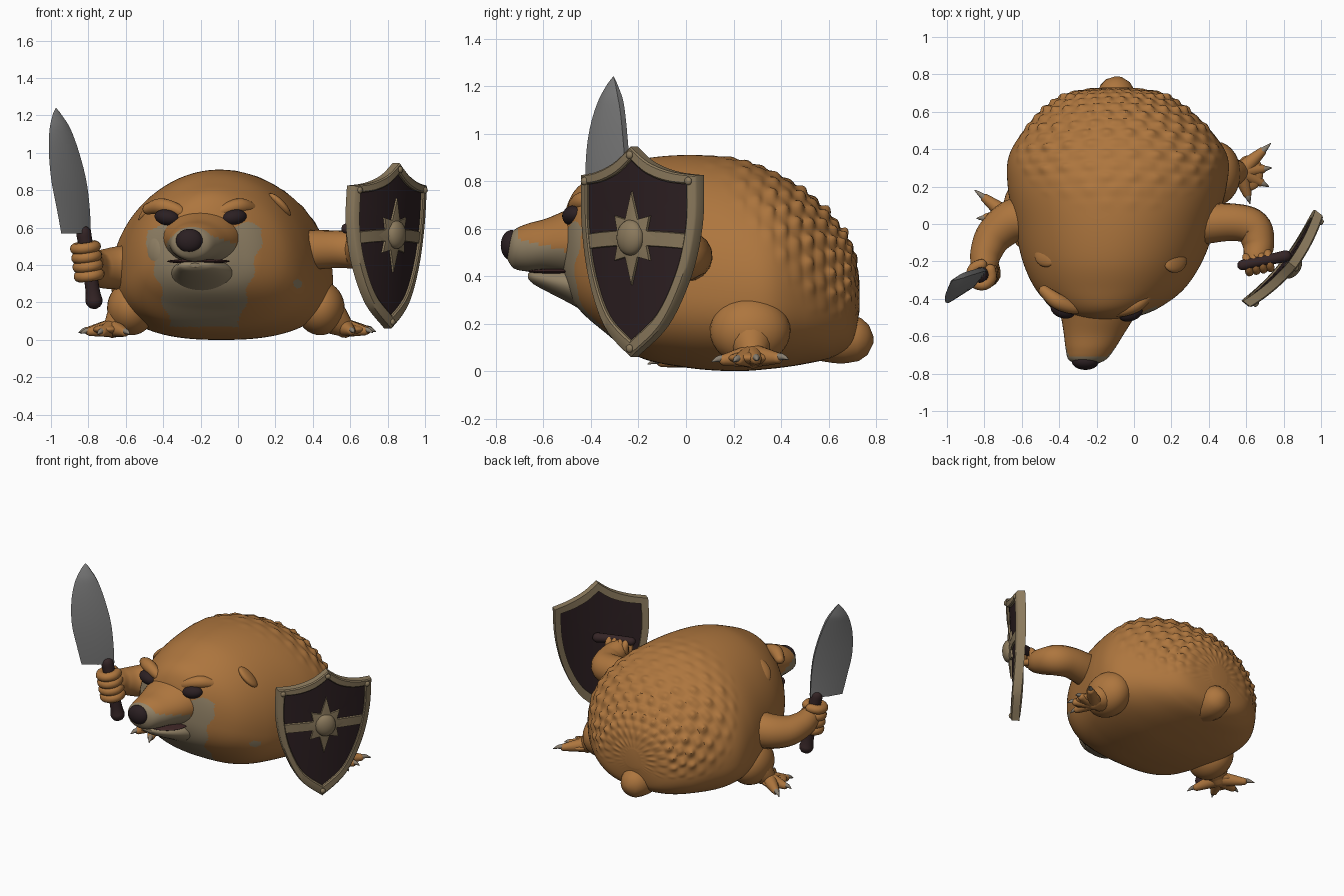
import bpy, bmesh, math
from math import sin, cos, pi, radians
from mathutils import Vector, Matrix, Euler, Quaternion

if "Cube" in bpy.data.objects:
    bpy.data.objects.remove(bpy.data.objects["Cube"])
made = []


def material(name, *rgb):
    m = bpy.data.materials.new(name)
    m.use_nodes = True
    m.diffuse_color = (*rgb, 1)
    node = m.node_tree.nodes["Principled BSDF"]
    node.inputs["Base Color"].default_value = (*rgb, 1)
    node.inputs["Roughness"].default_value = 0.8
    return m


FUR = material("tan fur", .42, .18, .048)
PALE = material("pale fur", .29, .225, .135)
DARK = material("dark nose", .024, .014, .016)
STEEL = material("steel", .19, .19, .19)
TRIM = material("shield trim", .26, .195, .11)
PANEL = material("shield panel", .026, .014, .016)
GRIP = material("dark grip", .035, .018, .019)
CLAW = material("claw", .25, .21, .16)
MOUTH = material("mouth", .05, .02, .02)


def finish(name, bm, mats, rule=None):
    bmesh.ops.recalc_face_normals(bm, faces=bm.faces)
    if rule:
        for f in bm.faces:
            f.material_index = int(rule(f.calc_center_median()))
    me = bpy.data.meshes.new(name)
    bm.to_mesh(me)
    bm.free()
    for m in mats:
        me.materials.append(m)
    ob = bpy.data.objects.new(name, me)
    bpy.context.collection.objects.link(ob)
    made.append(ob)


def spline(pts, n):
    pts = [Vector(p) for p in pts]
    out = []
    for i in range(len(pts) - 1):
        a, b, c, d = pts[max(i - 1, 0)], pts[i], pts[i + 1], pts[min(i + 2, len(pts) - 1)]
        for k in range(n):
            t = k / n
            out.append(b + (c - a) * (t / 2) + (a * 2 - b * 5 + c * 4 - d) * (t * t / 2)
                       + (b * 3 - a - c * 3 + d) * (t ** 3 / 2))
    return out + [pts[-1]]


def loft(name, rings, mats, rule=None, wrap=False):
    bm = bmesh.new()
    loops = [[bm.verts.new(p) for p in r] for r in rings]
    pairs = list(zip(loops, loops[1:]))
    if wrap:
        pairs.append((loops[-1], loops[0]))
    else:
        bm.faces.new(loops[0])
        bm.faces.new(loops[-1])
    for a, b in pairs:
        for i in range(len(a)):
            j = (i + 1) % len(a)
            bm.faces.new((a[i], a[j], b[j], b[i]))
    finish(name, bm, mats, rule)


def limb(name, pts, mat, n=6, sides=16):
    """Round tube through (x, y, z, radius) points with domed ends."""
    path = spline(pts, n)
    rings, q, old = [], Quaternion(), Vector((0, 0, 1))

    def ring(c, r):
        return [c + q @ Vector((r * cos(2 * pi * k / sides), r * sin(2 * pi * k / sides), 0)) for k in range(sides)]
    for i, p in enumerate(path):
        t = (path[min(i + 1, len(path) - 1)] - path[max(i - 1, 0)]).to_3d().normalized()
        q = old.rotation_difference(t) @ q
        old = t
        c, r = p.to_3d(), max(p[3], .002)
        dome = [(c, r)]
        if i in (0, len(path) - 1):
            s = -1 if i == 0 else 1
            extra = [(c + t * (s * r * sin(radians(a))), r * cos(radians(a))) for a in (25, 50, 80)]
            dome = extra[::-1] + dome if i == 0 else dome + extra
        rings += [ring(*d) for d in dome]
    loft(name, rings, [mat])


def ball(name, loc, size, mat, rot=(0, 0, 0)):
    bm = bmesh.new()
    bmesh.ops.create_uvsphere(bm, u_segments=28, v_segments=18, radius=1,
                              matrix=Matrix.LocRotScale(Vector(loc), Euler(rot), Vector(size)))
    finish(name, bm, [mat])


# Body: rings along y as (y, centre x, half width, bottom, top)
SEG, AROUND = 16, 208
body = spline([(-.525, -.17, .05, .45, .58), (-.5, -.17, .17, .35, .7), (-.45, -.15, .28, .26, .78),
               (-.35, -.13, .395, .17, .835), (-.2, -.115, .48, .06, .89), (0, -.1, .54, .015, .91),
               (.2, -.09, .585, 0, .895), (.36, -.085, .585, .01, .84), (.5, -.09, .5, .03, .755),
               (.62, -.1, .38, .06, .64), (.7, -.1, .25, .12, .52), (.73, -.1, .06, .25, .38)], SEG)


def body_point(i, k):
    y, cx, hw, zb, zt = body[i]
    a = 2 * pi * k / AROUND
    mid = zb + .37 * (zt - zb)
    c, s = cos(a), sin(a)
    if s < 0:
        c, s = math.copysign(abs(c) ** .8, c), -abs(s) ** .8
    p = Vector((cx + hw * c, y, mid + s * (zt - mid if s > 0 else mid - zb)))
    # Soft rounded scales on the back, fading toward the crown and the tail
    mask = min(max((y + .7 * p.z - .68) / .2, 0), 1) * min(max((p.z - .22) / .12, 0), 1)
    mask *= min(1, (len(body) - 1 - i) / (1.5 * SEG)) * (1 - .5 * min(max((p.z - .72) / .1, 0), 1))
    row = i / SEG * 2.5 + .25 * sin(3 * a)
    u = a / (2 * pi) * 26 + .5 * (int(row) % 2)
    h = sin(pi * u) ** 2 * sin(pi * (row % 1) ** 1.2) * (.8 + .3 * sin(7 * u + 3 * int(row)))
    out = Vector((c * .8, max(y, 0), s)).normalized()
    return p + out * (.024 * mask * h)


def chest(c):
    bib = c.y < -.1 and .07 < c.z < .61 + .02 * sin(c.x * 30) and \
        abs(c.x + .18) < .165 + .26 * c.z + .012 * sin(c.z * 40)
    spot = c.y < 0 and math.hypot(c.x - .32, c.z - .3) < .025
    return bib or spot


loft("body", [[body_point(i, k) for k in range(AROUND)] for i in range(len(body))], [FUR, PALE], chest)
limb("tail", [(-.1, .55, .17, .125), (-.1, .64, .14, .108), (-.095, .69, .135, .1)], FUR)


# Muzzle and jaw: ellipses as (x, y, z, half width, half height)
def oval_loft(name, pts, mats, rule=None):
    rings = [[(x + w * cos(2 * pi * k / 40), y, z + h * sin(2 * pi * k / 40)) for k in range(40)]
             for x, y, z, w, h in spline(pts, 8)]
    loft(name, rings, mats, rule)


oval_loft("muzzle", [(-.18, -.38, .55, .24, .18), (-.195, -.5, .54, .195, .14), (-.215, -.59, .53, .16, .112),
                     (-.235, -.67, .52, .13, .1), (-.25, -.725, .513, .1, .08), (-.255, -.752, .51, .045, .04)],
          [FUR, PALE], lambda c: c.z < .53 - .25 * (c.y + .6) or c.y < -.71)
oval_loft("lower_jaw", [(-.18, -.36, .32, .19, .11), (-.19, -.48, .36, .165, .08), (-.205, -.57, .38, .13, .053),
                        (-.225, -.64, .395, .085, .03), (-.23, -.665, .4, .03, .01)], [PALE])
ball("mouth_line", (-.212, -.52, .42), (.168, .145, .013), MOUTH)
ball("nose", (-.26, -.735, .53), (.072, .045, .064), DARK)
for side, ex, ey in (("right", -.38, -.458), ("left", -.02, -.474)):
    s = 1 if side == "left" else -1
    ball(side + "_eye", (ex, ey, .655), (.068, .045, .042), DARK, (0, -s * .15, s * .3))
    limb(side + "_brow", [(ex + s * .1, ey + .1, .7, .03), (ex + s * .03, ey + .045, .715, .042),
                          (ex - s * .06, ey + .01, .69, .034), (ex - s * .11, ey + .01, .65, .02)], FUR)
    ball(side + "_cheek", (-.18 + s * .21, -.385, .47), (.11, .08, .13), PALE, (0, 0, s * .5))
for side, loc, s in (("right", (-.47, -.17, .69), -1), ("left", (.22, -.2, .72), 1)):
    ball(side + "_ear", loc, (.085, .06, .028), FUR, (0, s * .8, s * .4))

# Hind legs, toes and claws
LEGS = (("left", (.44, .27, .17), (.57, .28, .065),
         [(.73, .43, .05), (.735, .3, .045), (.72, .2, .04), (.62, .11, .04)]),
        ("right", (-.57, .08, .17), (-.67, .04, .065),
         [(-.85, .18, .04), (-.84, .03, .035), (-.75, -.12, .03), (-.58, -.16, .03)]))
for side, hip, ankle, toes in LEGS:
    ball(side + "_thigh", hip, (.13, .17, .145), FUR)
    limb(side + "_shin", [(*hip, .11), (*(Vector(hip) * .4 + Vector(ankle) * .6), .085), (*ankle, .055)], FUR)
    pad = Vector(ankle).lerp(sum((Vector(t) for t in toes), Vector()) / 4, .35)
    ball(side + "_foot_web", (pad.x, pad.y, .055), (.075, .095, .028), FUR)
    for i, tip in enumerate(toes):
        a, b = Vector(ankle), Vector(tip)
        end = a.lerp(b, .7)
        limb(f"{side}_toe_{i}", [(*a, .05), (*a.lerp(b, .4), .036), (*end, .024)], FUR)
        limb(f"{side}_toe_claw_{i}", [(*a.lerp(b, .62), .021), (*(a.lerp(b, .83) + Vector((0, 0, .008))), .014),
                                      (*b, .003)], CLAW, 4, 10)


# Arms and gripping fists
def fist(side, centre, axis, palm, gap):
    c, ax = Vector(centre), Vector(axis).normalized()
    e1 = (Vector(palm) - ax * ax.dot(Vector(palm))).normalized()
    e2 = ax.cross(e1)
    for i in range(4):
        m = c + ax * ((i - 1.5) * gap)
        arc = [m + (e1 * cos(radians(g)) + e2 * sin(radians(g))) * gap * 1.1 for g in range(0, 301, 50)]
        limb(f"{side}_finger_{i}", [(*p, gap * .6) for p in arc], FUR, 3, 12)


limb("right_arm", [(-.5, .03, .4, .12), (-.64, .02, .385, .115), (-.745, -.06, .38, .1),
                   (-.79, -.15, .4, .085), (-.8, -.215, .42, .075)], FUR)
fist("right", (-.805, -.265, .42), (-.05, -.035, .37), (0, 1, 0), .05)
limb("left_arm", [(.36, .0, .48, .11), (.53, .01, .485, .1), (.635, -.02, .48, .098),
                  (.665, -.11, .5, .085), (.655, -.18, .53, .072)], FUR)
fist("left", (.665, -.205, .55), (1, .2, 0), (0, 1, -.4), .038)

# Knife: grip and blade with ridged faces
limb("knife_grip", [(-.77, -.24, .21, .046), (-.778, -.246, .27, .038), (-.8, -.26, .42, .038),
                    (-.825, -.275, .57, .04)], GRIP)
along, flat = Vector((-.707, -.707, 0)), Vector((.707, -.707, 0))
blade = []
for z, u0, u1 in spline([(.57, -.04, .17), (.7, -.035, .2), (.85, -.02, .23), (1, .015, .23),
                         (1.12, .055, .205), (1.2, .1, .165), (1.24, .128, .132)], 5):
    o = Vector((-.825, -.27, z)) - flat * (.08 * ((z - .57) / .67) ** 2)
    wide = u1 - u0
    blade.append([o + along * (u0 + wide * f) + flat * (t * min(1, wide * 8))
                  for f, t in ((0, -.014), (0, .014), (.5, .026), (1, 0), (.5, -.026))])
loft("knife_blade", blade, [STEEL])

# Shield: everything is laid out on a curved sheet (across, height, depth)
across, facing = Vector((.62, .78, 0)), Vector((.78, -.62, 0))
MID = .55


def sheet(w, z, d):
    origin = Vector((.83 + .05 * (z - MID), -.222, z))
    return origin + across * w + facing * (d - .06 * (w / .32) ** 2)


def scaled(loop, s, d):
    return [sheet(w * s, MID + (z - MID) * s, d) for w, z in loop]


half = spline([(0, .945), (.09, .88), (.2, .84), (.312, .825)], 5)
half += spline([(.312, .825), (.308, .62), (.26, .4), (.155, .19), (0, .06)], 6)[1:]
outline = [tuple(p) for p in half] + [(-p[0], p[1]) for p in half[-2:0:-1]]
steps = (.05, .25, .5, .75, .92)
loft("shield_panel", [scaled(outline, s, -.02) for s in steps] + [scaled(outline, s, .005) for s in steps[::-1]],
     [PANEL])
loft("shield_rim", [scaled(outline, s, d) for s, d in ((1, -.03), (1, .018), (.98, .025), (.88, .025),
                                                       (.86, .018), (.86, -.03))], [TRIM], wrap=True)
loft("shield_band", [[sheet(w, MID + .01 + a - .2 * w * w, d) for a, d in
                      ((-.034, 0), (.034, 0), (.03, .016), (-.03, .016))]
                     for w in [-.275 + .55 * k / 16 for k in range(17)]], [TRIM])
star = []
for k in range(16):
    r = .088 if k % 2 else (.2 if k % 8 == 4 else .135)
    star.append((r * cos(k * pi / 8), MID + .01 + r * sin(k * pi / 8)))
loft("shield_star", [scaled(star, 1, .003), scaled(star, .97, .016), scaled(star, .5, .024),
                     scaled(star, .05, .026)], [TRIM])
turn = math.atan2(across.y, across.x)
ball("shield_boss", sheet(0, MID + .012, .02), (.066, .042, .075), TRIM, (0, 0, turn))
for i, (w, z) in enumerate(((0, .91), (.28, .8), (-.28, .8), (0, .095))):
    ball(f"shield_rivet_{i}", sheet(w, z, .026), (.017, .012, .017), TRIM, (0, 0, turn))
limb("shield_strap", [(.58, -.22, .595, .028), (.7, -.195, .59, .028), (.81, -.172, .58, .032)], GRIP)

# Soft shading with crisp edges
bpy.ops.object.select_all(action="DESELECT")
for ob in made:
    ob.select_set(True)
bpy.context.view_layer.objects.active = made[0]
bpy.ops.object.shade_smooth_by_angle(angle=radians(40))
